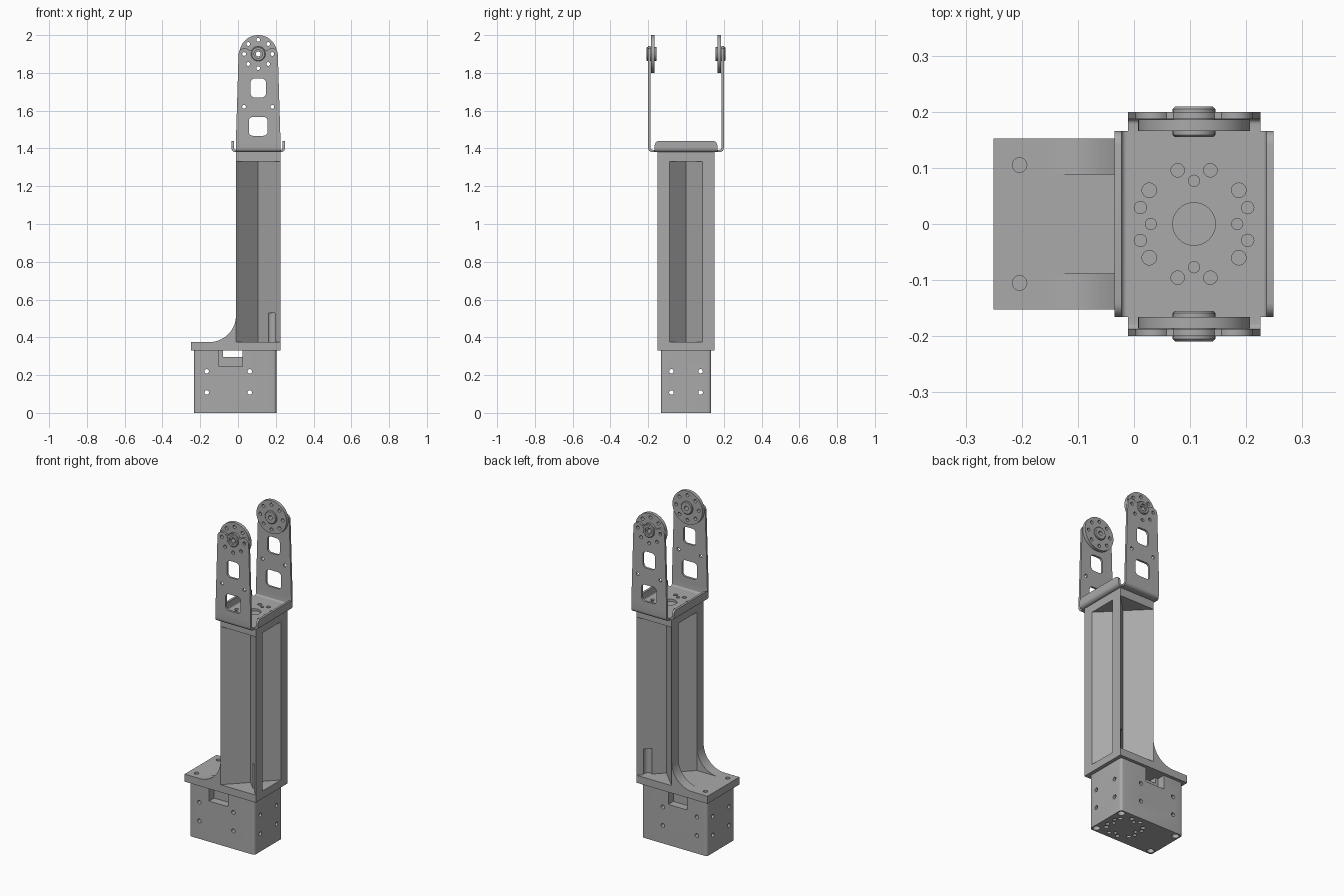
import bpy, bmesh
from math import sin, cos, pi, radians
from mathutils import Vector

cube = bpy.data.objects.get("Cube")
if cube:
    bpy.data.objects.remove(cube)

grey = bpy.data.materials.new("machined grey")
grey.use_nodes = True
grey.diffuse_color = (0.4, 0.4, 0.4, 1)
grey.node_tree.nodes["Principled BSDF"].inputs["Base Color"].default_value = (0.4, 0.4, 0.4, 1)

CX = 0.107      # centre line of column and bracket
PLACE = {"X": lambda u, v, w: (w, u, v),
         "Y": lambda u, v, w: (u, w, v),
         "Z": lambda u, v, w: (u, v, w)}


def arc(cx, cy, r, a0, a1, n=8):
    return [(cx + r * cos(radians(a0 + (a1 - a0) * i / n)),
             cy + r * sin(radians(a0 + (a1 - a0) * i / n))) for i in range(n + 1)]


def circle(cx, cy, r, n=24):
    return arc(cx, cy, r, 0, 360, n)[:-1]


def rounded(x0, x1, y0, y1, r, n=5):
    return (arc(x1 - r, y1 - r, r, 0, 90, n) + arc(x0 + r, y1 - r, r, 90, 180, n)
            + arc(x0 + r, y0 + r, r, 180, 270, n) + arc(x1 - r, y0 + r, r, 270, 360, n))


def rect(x0, x1, y0, y1):
    return [(x0, y0), (x1, y0), (x1, y1), (x0, y1)]


def solid(name, *prisms):
    """Object made of prisms, each (profile, axis, start, end)."""
    bm = bmesh.new()
    for pts, axis, a, b in prisms:
        ends = [[bm.verts.new(PLACE[axis](u, v, w)) for u, v in pts] for w in (a, b)]
        bm.faces.new(ends[0])
        bm.faces.new(ends[1][::-1])
        for i in range(len(pts)):
            j = (i + 1) % len(pts)
            bm.faces.new((ends[0][i], ends[1][i], ends[1][j], ends[0][j]))
    bmesh.ops.recalc_face_normals(bm, faces=bm.faces)
    mesh = bpy.data.meshes.new(name)
    bm.to_mesh(mesh)
    bm.free()
    mesh.materials.append(grey)
    obj = bpy.data.objects.new(name, mesh)
    bpy.context.collection.objects.link(obj)
    return obj


def combine(obj, other, operation="DIFFERENCE"):
    mod = obj.modifiers.new("combine", "BOOLEAN")
    mod.operation, mod.solver, mod.object = operation, "EXACT", other
    mod.use_self = True
    bpy.context.view_layer.objects.active = obj
    bpy.ops.object.modifier_apply(modifier=mod.name)
    bpy.data.objects.remove(other)


def finish(obj):
    bpy.ops.object.select_all(action="DESELECT")
    obj.select_set(True)
    bpy.context.view_layer.objects.active = obj
    bpy.ops.object.shade_smooth_by_angle(angle=radians(30))


# Ring of mounting holes shared by the bracket plate and the box underside
def mount_holes(cx, a, b):
    holes = [(circle(cx, 0, 0.038, 32), "Z", a, b)]
    for i in range(4):
        t = i * pi / 2
        holes.append((circle(cx + 0.077 * cos(t), 0.077 * sin(t), 0.01, 16), "Z", a, b))
    for sx in (-1, 1):
        for sy in (-1, 1):
            for deg, r in ((17, 0.011), (37, 0.013), (73, 0.012)):
                t = radians(deg)
                holes.append((circle(cx + sx * 0.1 * cos(t), sy * 0.1 * sin(t), r, 16), "Z", a, b))
    return holes


# Lower motor box
box = solid("lower_box", (rounded(-0.233, 0.203, -0.133, 0.133, 0.016), "Z", 0, 0.33))
cuts = [(rect(-0.1, 0.025, 0.245, 0.36), "Y", -0.2, -0.085),
        (rect(-0.1, 0.025, 0.245, 0.36), "Y", 0.085, 0.2),
        (rect(-0.08, 0.025, 0.295, 0.37), "Y", -0.15, 0.15)]
combine(box, solid("cutter", *cuts))
cuts = []
for z in (0.108, 0.22):
    cuts += [(circle(x, z, 0.012, 16), "Y", -0.2, 0.2) for x in (-0.166, 0.062)]
    cuts += [(circle(y, z, 0.012, 16), "X", -0.3, 0.3) for y in (-0.077, 0.077)]
combine(box, solid("cutter", *cuts))
cuts = [(circle(x, y, 0.02, 20), "Z", -0.1, 0.03) for x in (-0.205, 0.178) for y in (-0.105, 0.105)]
combine(box, solid("cutter", *(cuts + mount_holes(CX - 0.04, -0.1, 0.015)[1:])))
finish(box)

# Flange under the column
flange = solid("base_flange", (rect(-0.25, 0.225, -0.152, 0.152), "Z", 0.33, 0.375))
combine(flange, solid("cutter", *[(circle(-0.204, y, 0.013, 20), "Z", 0.345, 0.5)
                                  for y in (-0.105, 0.105)]))
finish(flange)

# X-section column with clearance for the flange screws
hx, hy, sy = 0.118, 0.152, 0.088
half = [(0, hx - hy), (hx, -hy), (hx, -sy), (hx - sy, 0), (hx, sy), (hx, hy)]
section = [(CX + x, y) for x, y in half] + [(CX - x, -y) for x, y in half]
column = solid("column", (section, "Z", 0.375, 1.33))
combine(column, solid("cutter", *[(circle(0.178, y, 0.024), "Z", 0.3, 0.53)
                                  for y in (-0.108, 0.108)]))
finish(column)

cap = solid("column_cap", (rect(CX - hx, CX + hx, -hy, hy), "Z", 1.33, 1.38))
combine(cap, solid("cutter", *mount_holes(CX, 1.34, 1.5)[1:]))
finish(cap)

# Curved ribs between column and flange
left = CX - hx
curve = [(left, 0.375)] + arc(left - 0.14, 0.525, 0.14, 0, -90, 16)
curve = [(x, max(z - 0.01, 0.375)) for x, z in curve]
for name, a, b in (("front_rib", -hy, -sy), ("back_rib", sy, hy)):
    finish(solid(name, (curve, "Y", a, b)))


# Bent channel profile: flat base with upright sides
def channel(c, w, z0, z1, t, r):
    outer = [(c - w, z1)] + arc(c - w + r, z0 + r, r, 180, 270, 6) + arc(c + w - r, z0 + r, r, 270, 360, 6)
    inner = [(c + w, z1), (c + w - t, z1)] + arc(c + w - r, z0 + r, r - t, 360, 270, 6)
    return outer + inner + arc(c - w + r, z0 + r, r - t, 270, 180, 6) + [(c - w + t, z1)]


# Fork bracket: lipped plate, two arms with lobed tops
bracket = solid("fork_bracket", (channel(CX, 0.142, 1.38, 1.44, 0.013, 0.022), "Y", -0.166, 0.166))
combine(bracket, solid("lip_rounding", (rounded(-0.166, 0.166, 1.3, 1.44, 0.025), "X", -0.5, 0.5)),
        "INTERSECT")
combine(bracket, solid("arm_bend", (channel(0, 0.2, 1.38, 1.44, 0.013, 0.022), "X", CX - hx, CX + hx)),
        "UNION")
AXLE = 1.9
arm = ([(CX - hx, 1.44), (CX + hx, 1.44)] + arc(CX + 0.073, AXLE, 0.031, 0, 140)
       + arc(CX, AXLE, 0.042, 30, 150) + arc(CX - 0.073, AXLE, 0.031, 40, 180))
for a, b in ((-0.2, -0.187), (0.187, 0.2)):
    combine(bracket, solid("arm", (arm, "Y", a, b)), "UNION")
combine(bracket, solid("cutter", *mount_holes(CX, 1.3, 1.42)))
horn_holes = [(CX + 0.075 * cos(i * pi / 4), AXLE + 0.075 * sin(i * pi / 4)) for i in range(8)]
cuts = [(rounded(CX - 0.041, CX + 0.041, 1.67, 1.77, 0.022), "Y", -0.3, 0.3),
        (rounded(CX - 0.05, CX + 0.05, 1.467, 1.567, 0.022), "Y", -0.3, 0.3),
        (circle(CX, AXLE, 0.03), "Y", -0.3, 0.3)]
for x, z in horn_holes + [(CX - 0.075, 1.62), (CX + 0.075, 1.62)]:
    if z < AXLE + 0.03:
        cuts.append((circle(x, z, 0.01, 16), "Y", -0.3, 0.3))
combine(bracket, solid("cutter", *cuts))
finish(bracket)

# Round horns and hubs at the arm tops
for name, s in (("front", -1), ("back", 1)):
    horn = solid(name + "_horn", (circle(CX, AXLE, 0.1, 48), "Y", s * 0.166, s * 0.186))
    cuts = [(circle(x, z, 0.01, 16), "Y", -0.3, 0.3) for x, z in horn_holes]
    combine(horn, solid("cutter", (circle(CX, AXLE, 0.03), "Y", -0.3, 0.3), *cuts))
    finish(horn)
    hub = solid(name + "_hub", (circle(CX, AXLE, 0.038, 32), "Y", s * 0.155, s * 0.209))
    bev = hub.modifiers.new("chamfer", "BEVEL")
    bev.width, bev.segments = 0.004, 1
    bpy.context.view_layer.objects.active = hub
    bpy.ops.object.modifier_apply(modifier=bev.name)
    combine(hub, solid("cutter", (circle(CX, AXLE, 0.013, 20), "Y", -0.3, 0.3)))
    combine(hub, solid("cutter", (circle(CX, AXLE, 0.022), "Y", s * 0.2, s * 0.3)))
    finish(hub)
